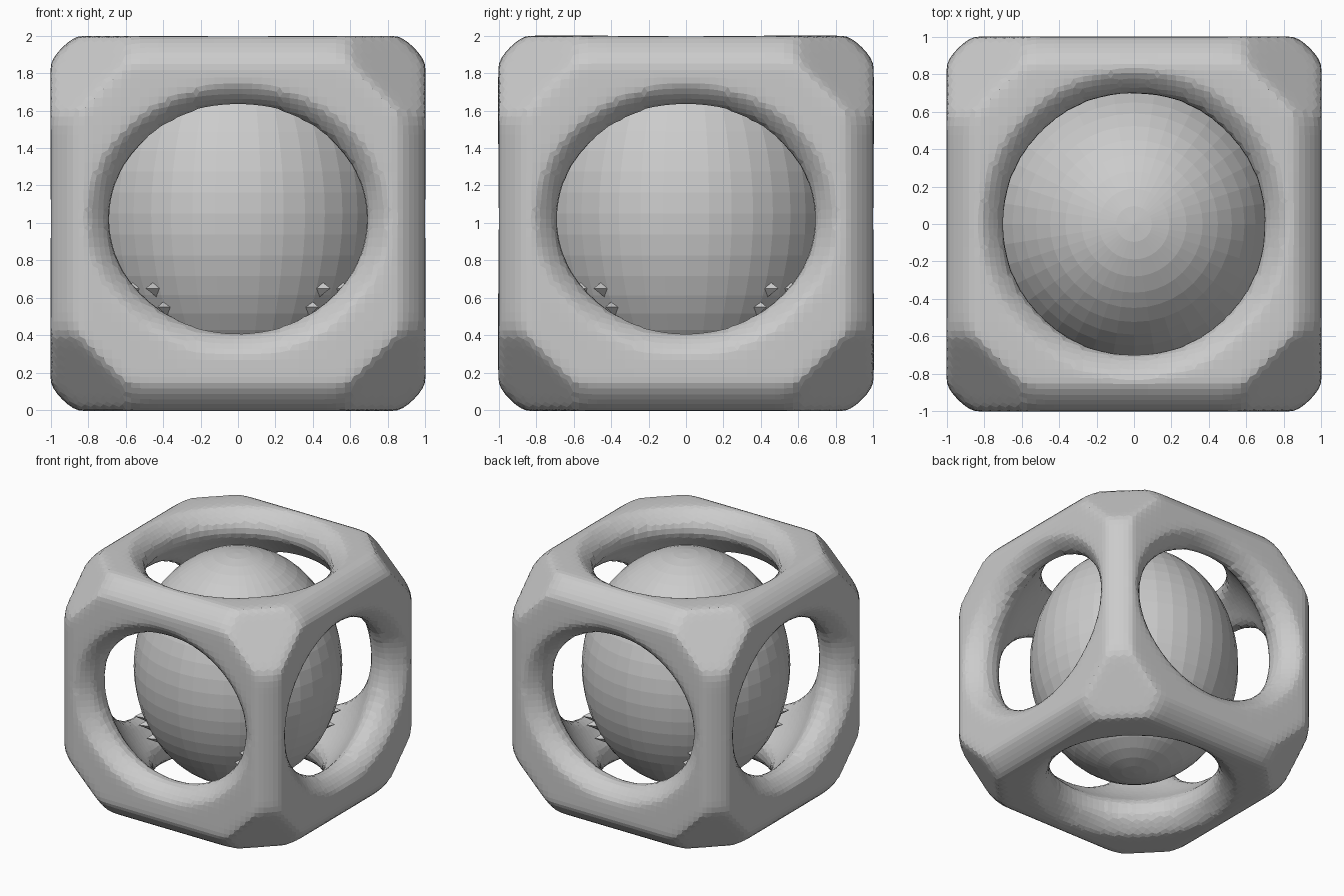
import bpy
import bmesh
from math import cos, sin, pi, radians
from mathutils import Vector

default = bpy.data.objects.get("Cube")
if default:
    bpy.data.objects.remove(default, do_unlink=True)

# One plain grey for everything
grey = bpy.data.materials.new("plain_grey")
grey.use_nodes = True
tone = (0.6, 0.6, 0.6, 1)
grey.diffuse_color = tone
for node in grey.node_tree.nodes:
    if node.type == 'BSDF_PRINCIPLED':
        node.inputs["Base Color"].default_value = tone


def add_mesh(name, bm, location):
    mesh = bpy.data.meshes.new(name)
    bmesh.ops.recalc_face_normals(bm, faces=bm.faces[:])
    bm.to_mesh(mesh)
    bm.free()
    obj = bpy.data.objects.new(name, mesh)
    obj.location = location
    bpy.context.collection.objects.link(obj)
    return obj


def ball(name, location, size):
    bm = bmesh.new()
    bmesh.ops.create_uvsphere(bm, u_segments=40, v_segments=26, radius=1)
    bmesh.ops.scale(bm, vec=size, verts=bm.verts[:])
    return add_mesh(name, bm, location)


def chamfered_cube(name, half, edge_reach, corner_reach, location):
    """Cube with flat cuts across all edges and corners."""
    bm = bmesh.new()
    bmesh.ops.create_cube(bm, size=2 * half)
    signs = (-1, 0, 1)
    normals = [Vector((x, y, z)) for x in signs for y in signs for z in signs]
    for normal in normals:
        count = sum(abs(c) for c in normal)
        if count < 2:
            continue
        reach = edge_reach if count == 2 else corner_reach
        normal.normalize()
        geom = bm.verts[:] + bm.edges[:] + bm.faces[:]
        bmesh.ops.bisect_plane(bm, geom=geom, plane_co=normal * reach,
                               plane_no=normal, clear_outer=True)
        rim = [e for e in bm.edges if e.is_boundary]
        if rim:
            bmesh.ops.edgeloop_fill(bm, edges=rim)
    return add_mesh(name, bm, location)


def flared_hole(name, low, high, location):
    """Turned cutter, a near-straight bore that flares at both ends."""
    waist, end = 0.89, 1.15
    profile = [(0, -end), (low + end - waist, -end), (low, -waist),
               (high, waist), (high + end - waist, end), (0, end)]
    bm = bmesh.new()
    verts = [bm.verts.new((r, 0, d)) for r, d in profile]
    edges = [bm.edges.new(pair) for pair in zip(verts, verts[1:])]
    bmesh.ops.spin(bm, geom=verts + edges, cent=(0, 0, 0), axis=(0, 0, 1),
                   angle=2 * pi, steps=32, use_duplicate=False)
    bmesh.ops.remove_doubles(bm, verts=bm.verts[:], dist=0.0005)
    return add_mesh(name, bm, location)


def cut(obj, tool):
    tool.hide_render = True
    mod = obj.modifiers.new(tool.name, 'BOOLEAN')
    mod.solver = 'EXACT'
    mod.operation = 'DIFFERENCE'
    mod.object = tool


# Cage: a chamfered cube, hollowed and pierced along each axis
cage = chamfered_cube("cage", 1.003, 1.33, 1.42, (0, 0, 0.997))
tools = [ball("hollow", (0, 0, 1.04), (1.03, 1.03, 1.03))]
for name, turn, scale in (("hole_x", (0, pi / 2, 0), (0.88, 1, 1)),
                          ("hole_y", (pi / 2, 0, 0), (1, 0.88, 1))):
    side_hole = flared_hole(name, 0.69, 0.69, (0, 0, 1.02))
    side_hole.rotation_euler = turn
    side_hole.scale = scale
    tools.append(side_hole)
tools.append(flared_hole("hole_z", 0.64, 0.70, (0, 0, 1)))
for tool in tools:
    cut(cage, tool)

# Even faceted skin over the cage, slightly softened
skin = cage.modifiers.new("skin", 'REMESH')
skin.mode = 'VOXEL'
skin.voxel_size = 0.05
soften = cage.modifiers.new("soften", 'SMOOTH')
soften.factor = 0.5
soften.iterations = 5
bpy.context.view_layer.update()
graph = bpy.context.evaluated_depsgraph_get()
skinned = bpy.data.meshes.new_from_object(cage.evaluated_get(graph))
cage.modifiers.clear()
cage.data = skinned
skinned.materials.clear()
skinned.materials.append(grey)
for tool in tools:
    bpy.data.objects.remove(tool, do_unlink=True)

# Egg-shaped core held inside the cage
core = ball("core", (0, 0, 1.05), (0.79, 0.79, 0.94))
core.data.materials.append(grey)

# Small spikes on the lower core, facing the upright bars
for quarter in range(4):
    for spread, height, reach in ((-6, 0.65, 0.70), (6, 0.65, 0.70),
                                  (-9, 0.55, 0.65), (9, 0.55, 0.65)):
        angle = radians(45 + 90 * quarter + spread)
        out = Vector((cos(angle), sin(angle), 0))
        bpy.ops.mesh.primitive_cone_add(
            vertices=4, radius1=0.055, depth=0.11,
            location=out * (reach + 0.03) + Vector((0, 0, height)),
            rotation=out.to_track_quat('Z', 'Y').to_euler())
        spike = bpy.context.object
        spike.name = "spike"
        spike.data.materials.append(grey)
